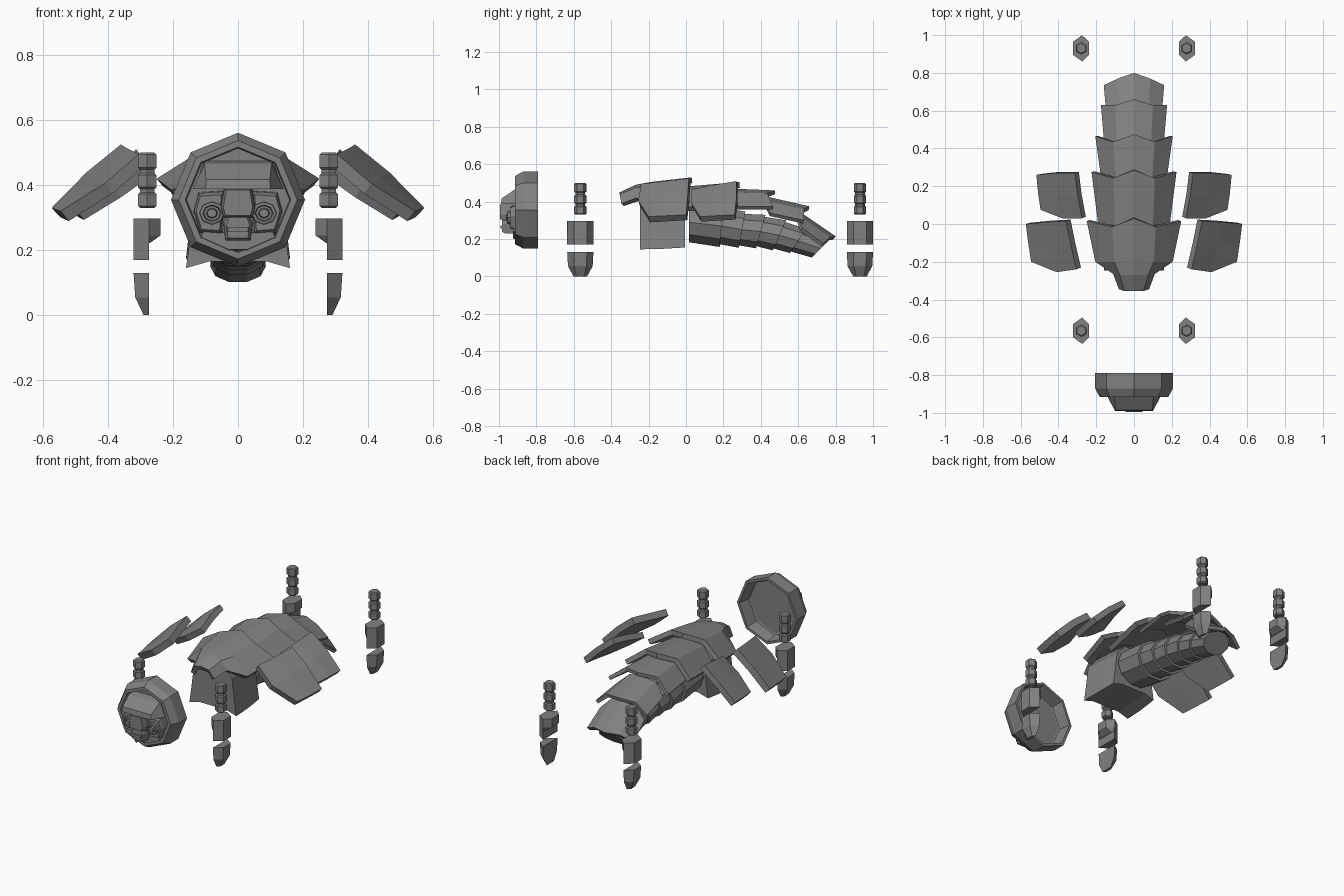
import bpy, bmesh
from math import sin, cos, pi, radians

if "Cube" in bpy.data.objects:
    bpy.data.objects.remove(bpy.data.objects["Cube"])

GREY = (0.22, 0.22, 0.22, 1.0)
metal = bpy.data.materials.new("dark_grey")
metal.use_nodes = True
metal.diffuse_color = GREY
metal.node_tree.nodes["Principled BSDF"].inputs["Base Color"].default_value = GREY


def finish(name, bm, mirror=False, thickness=0.0):
    mesh = bpy.data.meshes.new(name)
    bm.to_mesh(mesh)
    bm.free()
    mesh.materials.append(metal)
    obj = bpy.data.objects.new(name, mesh)
    bpy.context.collection.objects.link(obj)
    if thickness:
        solid = obj.modifiers.new("thickness", "SOLIDIFY")
        solid.thickness = thickness
        solid.offset = -1
    if mirror:
        obj.modifiers.new("mirror", "MIRROR")
    return obj


def loft(name, rings, mirror=False, caps=True, loop=False):
    """Skin a list of closed rings that share a point count."""
    bm = bmesh.new()
    rows = [[bm.verts.new(p) for p in ring] for ring in rings]
    count = len(rows[0])
    pairs = list(zip(rows, rows[1:]))
    if loop:
        pairs.append((rows[-1], rows[0]))
    for a, b in pairs:
        for i in range(count):
            j = (i + 1) % count
            bm.faces.new((a[i], a[j], b[j], b[i]))
    if caps and not loop:
        bm.faces.new(rows[0])
        bm.faces.new(rows[-1])
    bmesh.ops.recalc_face_normals(bm, faces=bm.faces[:])
    return finish(name, bm, mirror)


def sheet(name, rows, mirror=False, thickness=0.022):
    """Skin a grid of points ordered along +x, then +y, and thicken it downward."""
    bm = bmesh.new()
    grid = [[bm.verts.new(p) for p in row] for row in rows]
    for a, b in zip(grid, grid[1:]):
        for i in range(len(a) - 1):
            bm.faces.new((a[i], a[i + 1], b[i + 1], b[i]))
    return finish(name, bm, mirror, thickness)


def arch(center, shoulder, edge):
    """Symmetric roof section from its right half."""
    right = [shoulder, edge]
    left = [(-x, y, z) for x, y, z in (edge, shoulder)]
    return left + [(0.0, *center)] + right


def polygon(sides, rx, rz, y, x=0.0, z=0.355, turn=0.0):
    angles = [2 * pi * i / sides + turn for i in range(sides)]
    return [(x + rx * sin(a), y, z + rz * cos(a)) for a in angles]


def slab(name, outline, steps, mirror=False):
    """Front-view outline pushed along y; steps are (y, scale) about its middle."""
    mx = sum(p[0] for p in outline) / len(outline)
    mz = sum(p[1] for p in outline) / len(outline)
    rings = [[(mx + (x - mx) * s, y, mz + (z - mz) * s) for x, z in outline]
             for y, s in steps]
    return loft(name, rings, mirror)


def both(points):
    return points + [(-x, z) for x, z in reversed(points)]


# Back shell, overlapping plates from neck to tail
sheet("shell_plate_neck", [
    arch((-.355, .45), (.05, -.355, .44), (.08, -.345, .39)),
    arch((-.27, .49), (.075, -.27, .475), (.11, -.265, .42)),
    arch((-.19, .505), (.105, -.2, .48), (.205, -.2, .385)),
    arch((.03, .53), (.115, -.015, .505), (.25, .015, .42))], thickness=0.03)
sheet("shell_plate_shoulder", [
    arch((-.01, .48), (.10, -.03, .46), (.19, 0, .37)),
    arch((.285, .505), (.11, .243, .485), (.225, .275, .40))], thickness=0.03)
sheet("shell_plate_middle", [
    arch((.24, .47), (.095, .22, .45), (.175, .25, .375)),
    arch((.475, .46), (.11, .435, .445), (.205, .465, .375))])
sheet("shell_plate_hip", [
    arch((.44, .425), (.09, .42, .405), (.16, .45, .34)),
    arch((.66, .375), (.10, .63, .36), (.175, .63, .30))])
sheet("shell_plate_tail", [
    arch((.61, .345), (.08, .60, .33), (.15, .62, .26)),
    arch((.80, .215), (.085, .77, .21), (.16, .735, .175))])

# Floating side plates
sheet("front_side_plate", [
    [(.305, -.24, .495), (.41, -.255, .405), (.545, -.2, .32)],
    [(.335, -.11, .51), (.44, -.12, .425), (.56, -.1, .325)],
    [(.36, .015, .525), (.465, .01, .44), (.573, 0, .33)]], True, 0.04)
sheet("rear_side_plate", [
    [(.275, .03, .465), (.38, .03, .39), (.495, .075, .32)],
    [(.298, .15, .49), (.405, .15, .41), (.508, .165, .325)],
    [(.313, .27, .51), (.42, .27, .425), (.517, .26, .33)]], True, 0.035)

# Chest
chest = both([(.07, .44), (.13, .37), (.148, .23), (.16, .145), (.09, .165)])
slab("chest", chest, [(-.245, 1.0), (-.13, .98), (-.005, .92)])

# Trunk and tail segments: y, z, half width, half height, tilt
stations = [(.015, .29, .145, .125, 0), (.19, .27, .13, .115, 5),
            (.30, .25, .12, .10, 10), (.40, .24, .11, .095, 16),
            (.50, .22, .10, .09, 24), (.60, .19, .092, .08, 34),
            (.72, .15, .083, .07, 45)]


def trunk_ring(station, scale):
    y, z, w, h, tilt = station
    t = radians(tilt)
    ring = polygon(10, w * scale, h * scale, 0, z=0, turn=pi / 10)
    return [(px, y + pz * sin(t), z + pz * cos(t)) for px, _, pz in ring]


for number, (front, rear) in enumerate(zip(stations, stations[1:])):
    loft(f"trunk_segment_{number}", [trunk_ring(front, .9), trunk_ring(rear, 1.03)])


# Legs: jointed rod, shin guard, inner shin block and foot
def limb_ring(inner, outer, half, tip, y, z):
    return [(inner, y - half, z), (outer, y - tip, z),
            (outer, y + tip, z), (inner, y + half, z)]


def rod_ring(r, y, z):
    return [(.279 + r * sin(pi * i / 3), y + r * cos(pi * i / 3), z) for i in range(6)]


for side, y in (("front", -.565), ("rear", .93)):
    rod = []
    for low, high in ((.33, .378), (.388, .437), (.448, .5)):
        for r, z in ((.026, low), (.033, low + .006), (.033, high - .006), (.026, high)):
            rod.append(rod_ring(r, y, z))
    loft(f"{side}_leg_rod", rod, True)
    loft(f"{side}_shin_guard", [
        limb_ring(.274, .322, .07, .035, y, z) for z in (.17, .297)], True)
    loft(f"{side}_shin_block", [
        limb_ring(.275, .271, .068, .045, y, .222),
        limb_ring(.275, .239, .07, .035, y, .245),
        limb_ring(.275, .239, .07, .035, y, .297)], True)
    loft(f"{side}_foot", [
        limb_ring(.274, .29, .036, .02, y, 0),
        limb_ring(.274, .316, .066, .033, y, .055),
        limb_ring(.274, .321, .07, .035, y, .13)], True)

# Hood: hollow eight sided rim
profile = [(.19, -.79), (.206, -.79), (.206, -.87), (.182, -.915),
           (.162, -.915), (.158, -.87), (.175, -.86)]
loft("hood_rim", [polygon(8, r, r, y) for r, y in profile], loop=True)
loft("face_back", [polygon(8, .166, .166, y) for y in (-.875, -.862)])

# Brow cap, sloping forward over the eyes
brow_top = [(-.13, -.87, .40), (-.105, -.87, .475), (.105, -.87, .475), (.13, -.87, .40)]
brow_mid = [(-.14, -.915, .388), (-.103, -.915, .465), (.103, -.915, .465), (.14, -.915, .388)]
brow_front = [(-.10, -.99, .388), (-.098, -.985, .418), (.098, -.985, .418), (.10, -.99, .388)]
loft("brow_cap", [brow_top, brow_mid, brow_front])

# Nose bridge, muzzle and chin
slab("nose_bridge", both([(.04, .39), (.05, .33), (.042, .302)]),
     [(-.87, 1.1), (-.97, 1.05), (-.995, .9)])
slab("muzzle", both([(.032, .305), (.042, .28), (.036, .232)]),
     [(-.87, 1.1), (-.965, 1.05), (-.985, .85)])
slab("mouth_bar", both([(.033, .272), (.033, .255)]), [(-.97, 1.0), (-.992, .95)])
slab("chin", both([(.055, .255), (.11, .262), (.12, .24), (.03, .2)]),
     [(-.865, 1.05), (-.925, .95)])

# Cheeks and eyes, mirrored
slab("cheek", [(.045, .38), (.12, .375), (.135, .32), (.115, .255), (.05, .25)],
     [(-.865, 1.05), (-.92, 1.0), (-.94, .85)], True)
eye_steps = [(.038, -.93), (.036, -.955), (.027, -.957), (.024, -.945),
             (.017, -.945), (.014, -.962)]
loft("eye", [polygon(8, r * 1.05, r * .95, y, .08, .314) for r, y in eye_steps], True)
